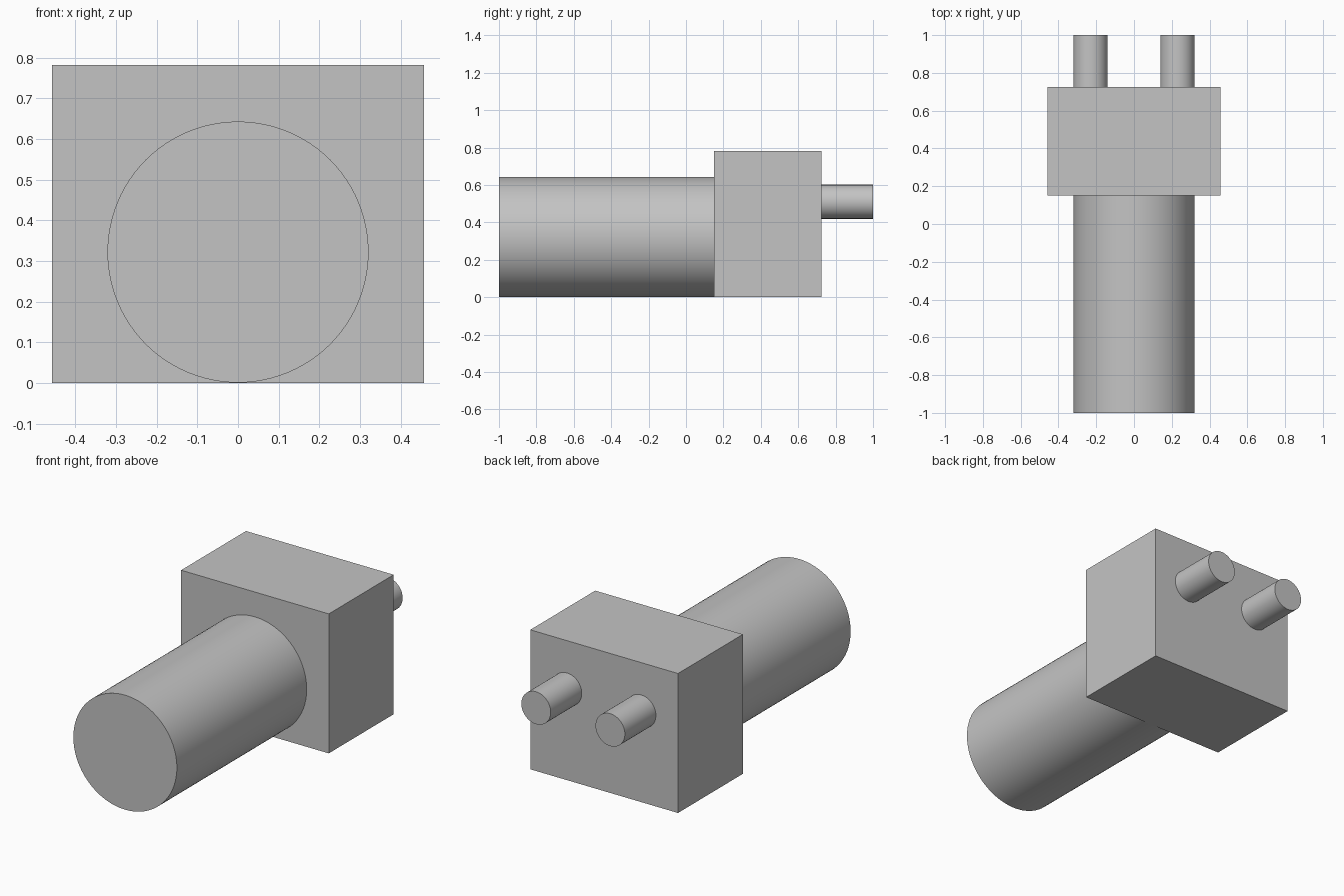
import bpy
import math

default = bpy.data.objects.get("Cube")
if default:
    bpy.data.objects.remove(default, do_unlink=True)

# Single plain grey material
grey = bpy.data.materials.new("plain_grey")
grey.use_nodes = True
colour = (0.55, 0.55, 0.55, 1)
grey.diffuse_color = colour
grey.node_tree.nodes["Principled BSDF"].inputs["Base Color"].default_value = colour


def rod(name, x, z, radius, y0, y1, sides):
    """Smooth cylinder lying along y from y0 to y1."""
    bpy.ops.mesh.primitive_cylinder_add(
        vertices=sides, radius=radius, depth=y1 - y0,
        location=(x, (y0 + y1) / 2, z), rotation=(math.pi / 2, 0, 0))
    obj = bpy.context.object
    obj.name = name
    obj.data.materials.append(grey)
    bpy.ops.object.shade_smooth_by_angle(angle=math.radians(30))


FRONT, BACK = 0.15, 0.725
WIDTH, HEIGHT = 0.916, 0.782

# Rectangular housing
bpy.ops.mesh.primitive_cube_add(size=1, location=(0, (FRONT + BACK) / 2, HEIGHT / 2))
housing = bpy.context.object
housing.name = "housing"
housing.scale = (WIDTH, BACK - FRONT, HEIGHT)
bpy.ops.object.transform_apply(location=False, rotation=False, scale=True)
housing.data.materials.append(grey)

# Large barrel at the front
rod("barrel", 0, 0.322, 0.321, -1, FRONT, 96)

# Pair of pipes at the back
for side, x in (("left", 0.23), ("right", -0.23)):
    rod(side + "_pipe", x, 0.51, 0.091, BACK, 1, 64)
